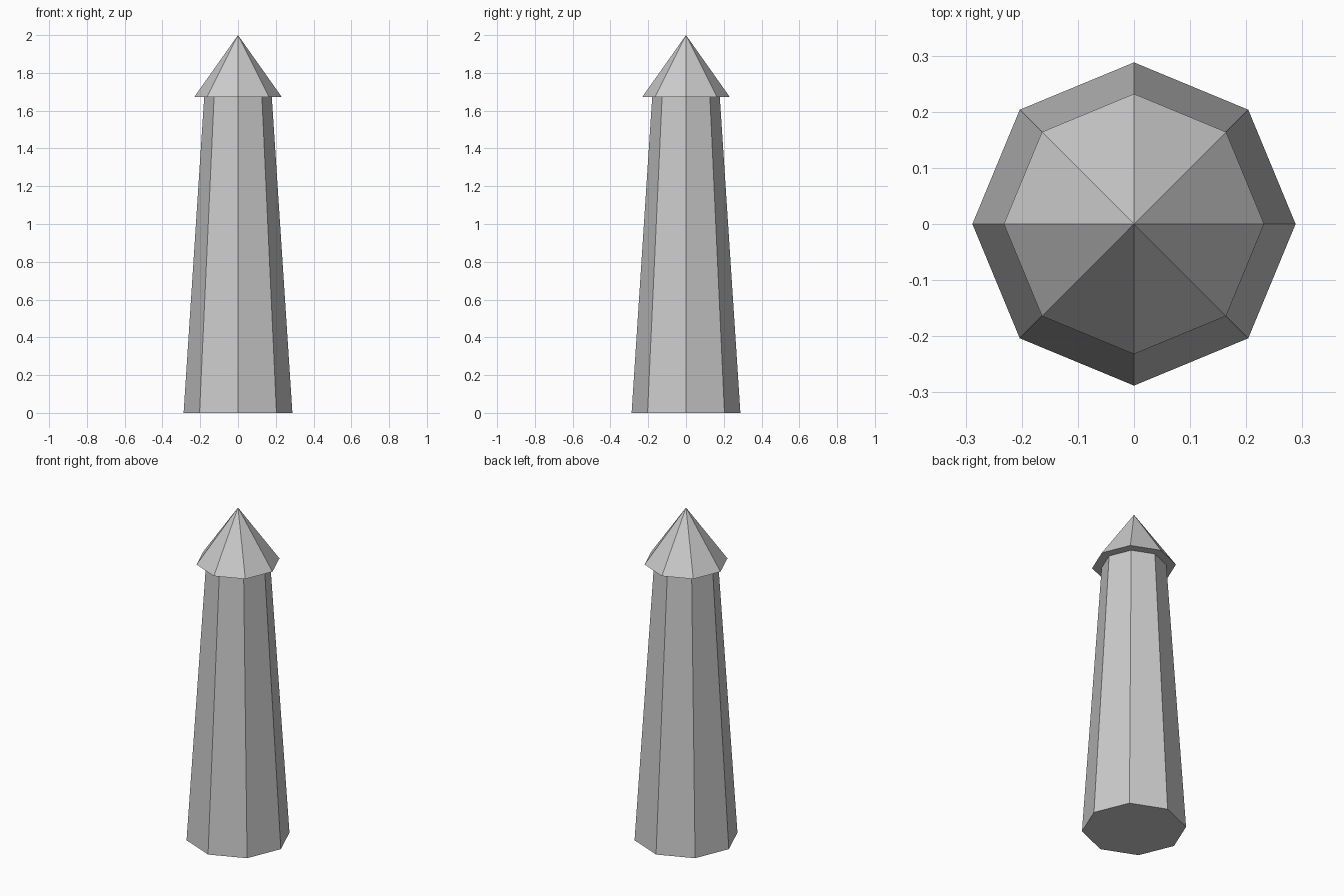
import bpy

if "Cube" in bpy.data.objects:
    bpy.data.objects.remove(bpy.data.objects["Cube"])

SIDES = 8


def tapered(name, r_bottom, r_top, z_bottom, z_top):
    """Flat-shaded octagonal cone section standing between two heights."""
    bpy.ops.mesh.primitive_cone_add(
        vertices=SIDES, radius1=r_bottom, radius2=r_top,
        depth=z_top - z_bottom, location=(0, 0, (z_bottom + z_top) / 2))
    bpy.context.object.name = name


# Tapering tower shaft
tapered("tower_shaft", 0.288, 0.179, 0.0, 1.672)

# Overhanging pointed roof
tapered("pointed_roof", 0.232, 0.0, 1.672, 2.0)
